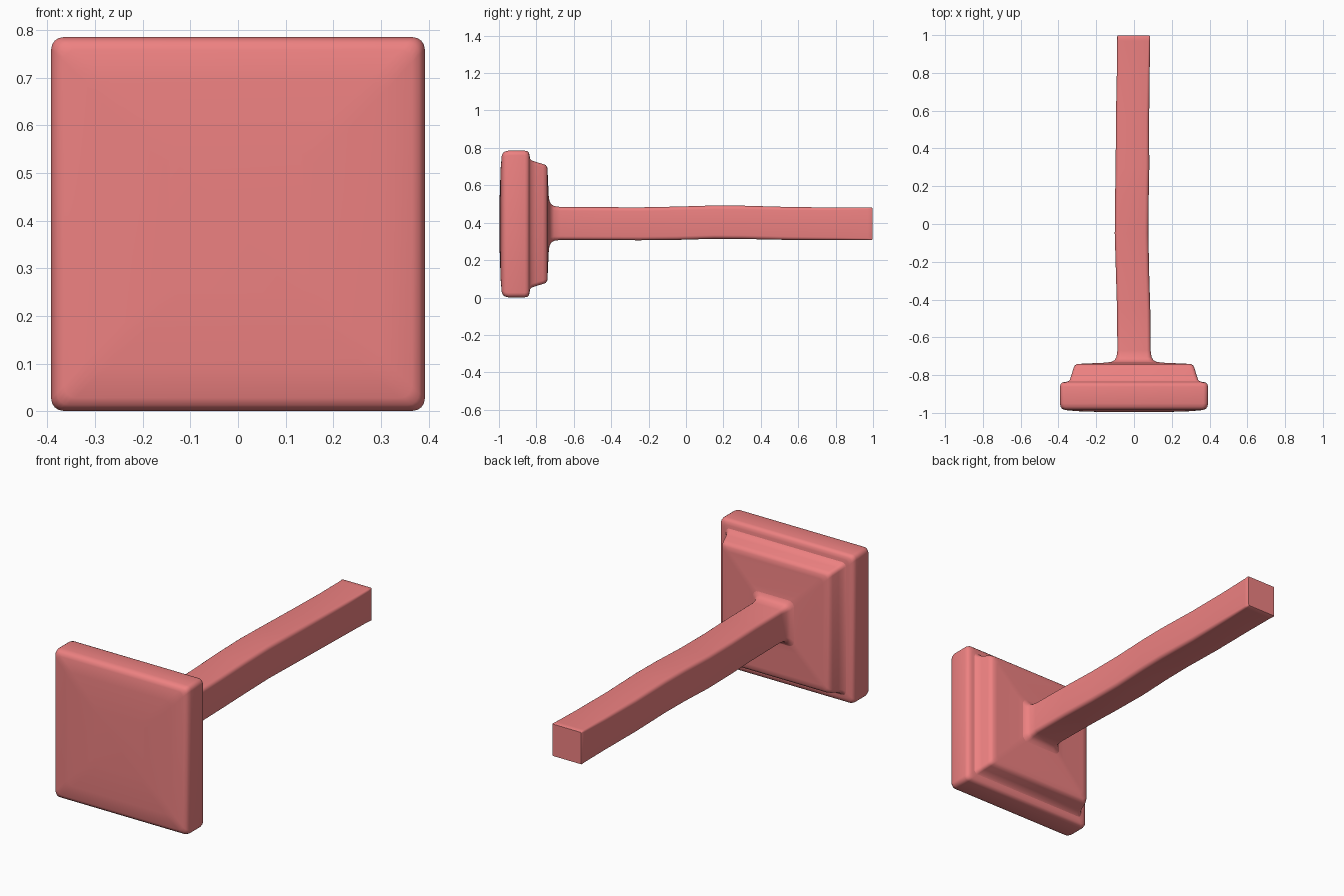
import bpy, bmesh, math


def ring(bm, y, half, r, cx=0.0, cz=0.393, steps=5):
    """Rounded square of verts in the XZ plane."""
    verts = []
    for k, (sx, sz) in enumerate([(1, 1), (-1, 1), (-1, -1), (1, -1)]):
        for i in range(steps):
            a = math.pi / 2 * (k + i / (steps - 1))
            verts.append(bm.verts.new((cx + sx * (half - r) + r * math.cos(a), y,
                                       cz + sz * (half - r) + r * math.sin(a))))
    return verts


def loft(name, sections, cap_front=False, cap_back=False):
    bm = bmesh.new()
    rings = [ring(bm, *s) for s in sections]
    for a, b in zip(rings, rings[1:]):
        for i in range(len(a)):
            j = (i + 1) % len(a)
            bm.faces.new((a[i], a[j], b[j], b[i]))
    if cap_front:
        bm.faces.new(rings[0])
    if cap_back:
        bm.faces.new(rings[-1])
    bmesh.ops.recalc_face_normals(bm, faces=bm.faces)
    # open skins: make the side faces point away from the axis
    side = max(bm.faces, key=lambda f: abs(f.calc_center_median().x))
    if side.normal.x * side.calc_center_median().x < 0:
        bmesh.ops.reverse_faces(bm, faces=bm.faces)
    me = bpy.data.meshes.new(name)
    bm.to_mesh(me)
    bm.free()
    ob = bpy.data.objects.new(name, me)
    bpy.context.collection.objects.link(ob)
    me.materials.append(mat)
    bpy.ops.object.select_all(action='DESELECT')
    ob.select_set(True)
    bpy.context.view_layer.objects.active = ob
    bpy.ops.object.shade_smooth_by_angle(angle=math.radians(40))
    return ob


mat = bpy.data.materials.new("coral")
mat.diffuse_color = (0.85, 0.22, 0.22, 1)

# Front plate: slightly domed face, rounded rim, back ledge
loft("front_plate", [
    (-0.996, 0.15, 0.03), (-0.991, 0.30, 0.03), (-0.985, 0.365, 0.025),
    (-0.979, 0.380, 0.025), (-0.968, 0.388, 0.025), (-0.95, 0.392, 0.025),
    (-0.862, 0.392, 0.025), (-0.848, 0.389, 0.025), (-0.839, 0.380, 0.025),
    (-0.836, 0.365, 0.025), (-0.834, 0.350, 0.02)], cap_front=True)

# Raised step with sloping sides behind the plate
loft("back_step", [
    (-0.834, 0.350, 0.02), (-0.825, 0.340, 0.02), (-0.80, 0.331, 0.02),
    (-0.765, 0.321, 0.02), (-0.750, 0.315, 0.02), (-0.742, 0.303, 0.02),
    (-0.740, 0.28, 0.02), (-0.734, 0.15, 0.02), (-0.730, 0.12, 0.03, 0, 0.396)])

# Long square bar: flared root, gentle waviness
loft("bar", [
    (-0.730, 0.12, 0.03, 0, 0.396), (-0.722, 0.104, 0.03, 0, 0.396),
    (-0.705, 0.093, 0.025, 0, 0.396), (-0.67, 0.088, 0.02, 0, 0.396),
    (-0.45, 0.088, 0.02, -0.002, 0.395), (-0.25, 0.088, 0.02, -0.008, 0.394),
    (-0.05, 0.089, 0.02, -0.013, 0.397), (0.15, 0.089, 0.02, -0.011, 0.403),
    (0.30, 0.089, 0.02, -0.008, 0.402), (0.55, 0.088, 0.018, -0.008, 0.396),
    (0.80, 0.087, 0.015, -0.004, 0.394), (0.97, 0.087, 0.010, -0.002, 0.394),
    (0.992, 0.087, 0.006, -0.002, 0.394), (0.998, 0.084, 0.006, -0.002, 0.394)],
    cap_back=True)
